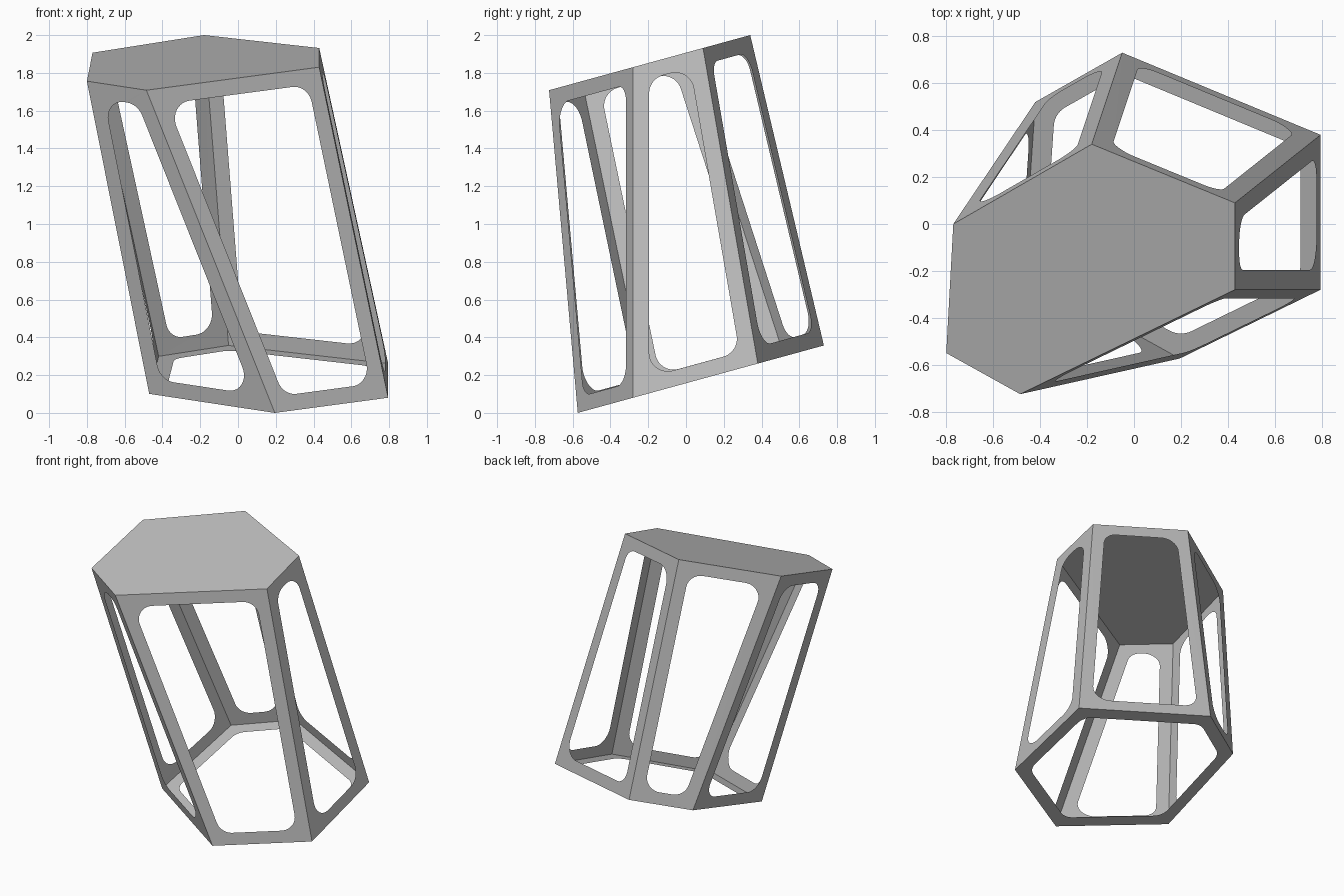
import bpy
import bmesh
from mathutils import Vector

INSET = 0.085    # width of the frame bars
RADIUS = 0.1     # rounding of the window corners
STEPS = 10       # segments per rounded corner

cube = bpy.data.objects.get("Cube")
if cube:
    bpy.data.objects.remove(cube, do_unlink=True)

grey = bpy.data.materials.new("mid_grey")
grey.use_nodes = True
grey.diffuse_color = (0.5, 0.5, 0.5, 1)
grey.node_tree.nodes["Principled BSDF"].inputs["Base Color"].default_value = (0.5, 0.5, 0.5, 1)


def tilted_ring(points, height):
    """Hexagon lying on a plane that rises towards the back."""
    return [Vector((x, y, height + 0.274 * y)) for x, y in points]


def window_loop(corners):
    """Inset outline of a panel with rounded corners."""
    loop = []
    for i, p in enumerate(corners):
        u = (corners[i - 1] - p).normalized()
        v = (corners[(i + 1) % len(corners)] - p).normalized()
        sine = u.cross(v).length
        centre = p + (u + v) / sine * (INSET + RADIUS)
        start = -(v - u * u.dot(v)).normalized()
        end = -(u - v * u.dot(v)).normalized()
        loop += [centre + RADIUS * start.slerp(end, k / STEPS) for k in range(STEPS + 1)]
    return loop


def make_panel(name, corners, middle, has_window=True):
    """Flat panel, optionally with a rounded window, facing away from the middle."""
    bm = bmesh.new()
    if has_window:
        edges = []
        for loop in (corners, window_loop(corners)):
            verts = [bm.verts.new(p) for p in loop]
            edges += [bm.edges.new((verts[i - 1], verts[i])) for i in range(len(verts))]
        normal = (corners[1] - corners[0]).cross(corners[2] - corners[1]).normalized()
        bmesh.ops.triangle_fill(bm, use_beauty=True, use_dissolve=False, edges=edges, normal=normal)
    else:
        bm.faces.new([bm.verts.new(p) for p in corners])
    bm.normal_update()
    for face in bm.faces:
        if face.normal.dot(face.calc_center_median() - middle) < 0:
            face.normal_flip()
    mesh = bpy.data.meshes.new(name)
    bm.to_mesh(mesh)
    bm.free()
    mesh.materials.append(grey)
    bpy.context.collection.objects.link(bpy.data.objects.new(name, mesh))


# Matching corners of the leaning body, going round from the left front
top = tilted_ring([(0.43, -0.28), (0.43, 0.09), (-0.18, 0.34),
                   (-0.77, 0.0), (-0.8, -0.55), (-0.485, -0.725)], 1.907)
bottom = tilted_ring([(0.795, -0.28), (0.795, 0.38), (-0.05, 0.73),
                      (-0.42, 0.52), (-0.47, -0.205), (0.195, -0.573)], 0.157)
middle = sum(top + bottom, Vector()) / 12

# Closed top and open bottom rim
make_panel("top_plate", top, middle, has_window=False)
make_panel("bottom_rim", bottom, middle)

# Six window frames around the sides
names = ["left_frame", "back_left_frame", "back_right_frame",
         "right_frame", "front_right_frame", "front_left_frame"]
for i, name in enumerate(names):
    j = (i + 1) % len(names)
    make_panel(name, [bottom[i], bottom[j], top[j], top[i]], middle)
